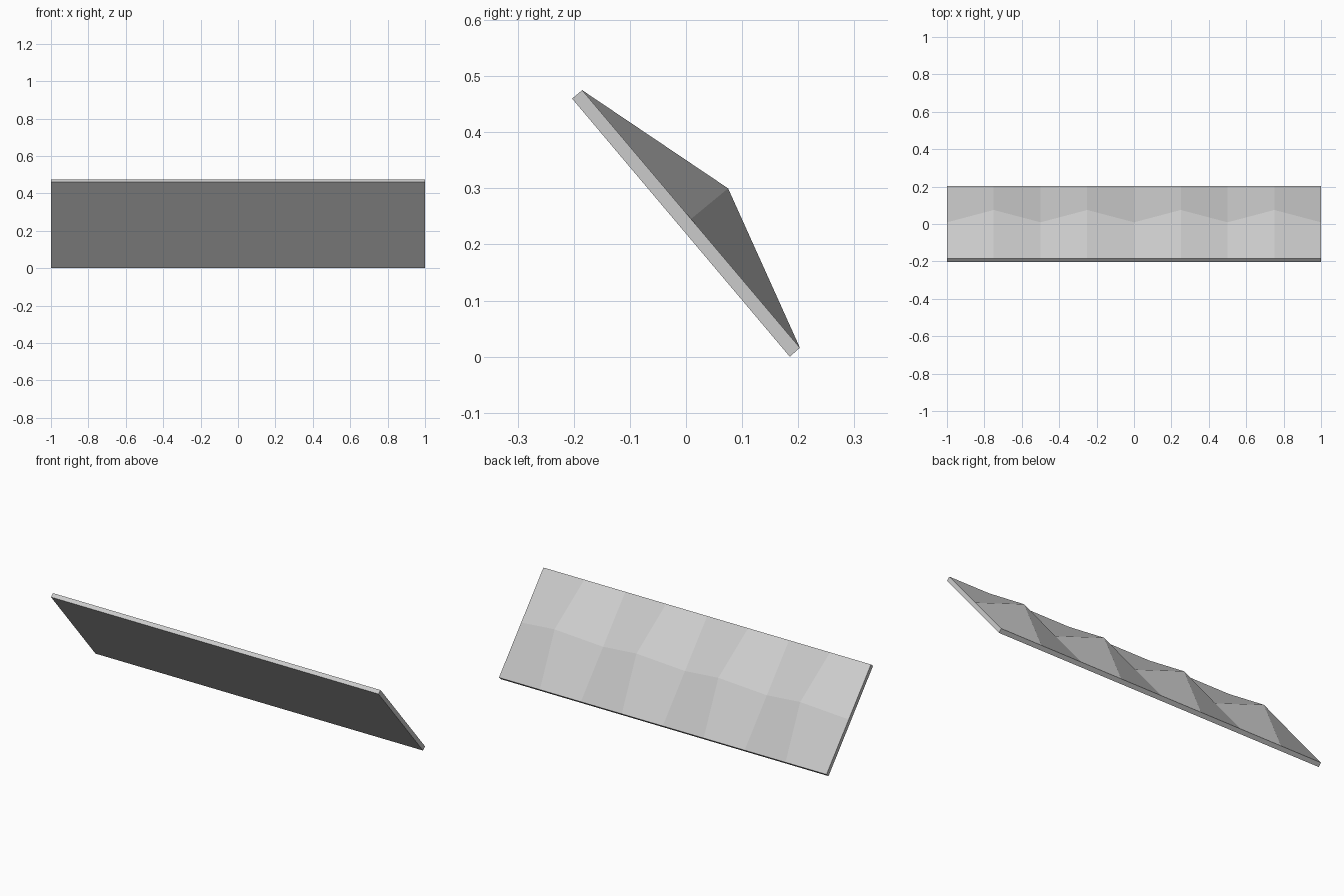
import bpy, bmesh

if "Cube" in bpy.data.objects:
    bpy.data.objects.remove(bpy.data.objects["Cube"])

# Tilted slab: cross-section corners as (y, z)
FRONT_TOP, FRONT_LOW = (-0.203, 0.46), (0.185, 0.0)
BACK_TOP, BACK_LOW = (-0.185, 0.475), (0.203, 0.016)
MID, PEAK = (0.009, 0.2455), (0.075, 0.30)
CELLS = 8

bm = bmesh.new()
rows = []
for i in range(CELLS + 1):
    x = -1 + 2 * i / CELLS
    # every second station rises into a peak
    ridge = PEAK if i % 2 else MID
    ring = (FRONT_TOP, FRONT_LOW, BACK_LOW, ridge, BACK_TOP)
    rows.append([bm.verts.new((x, y, z)) for y, z in ring])

# Skin between stations; quads start so they fold along the line
# from each valley point to the slab edge beside the peak
for i, (a, b) in enumerate(zip(rows, rows[1:])):
    for k in range(5):
        n = (k + 1) % 5
        quad = [a[k], a[n], b[n], b[k]]
        if (k == 2 and i % 2 == 0) or (k == 3 and i % 2 == 1):
            quad = quad[1:] + quad[:1]
        bm.faces.new(quad)

# End caps
bm.faces.new(rows[0][::-1])
bm.faces.new(rows[-1])

mesh = bpy.data.meshes.new("faceted_panel")
bm.to_mesh(mesh)
bm.free()
panel = bpy.data.objects.new("faceted_panel", mesh)
bpy.context.collection.objects.link(panel)
